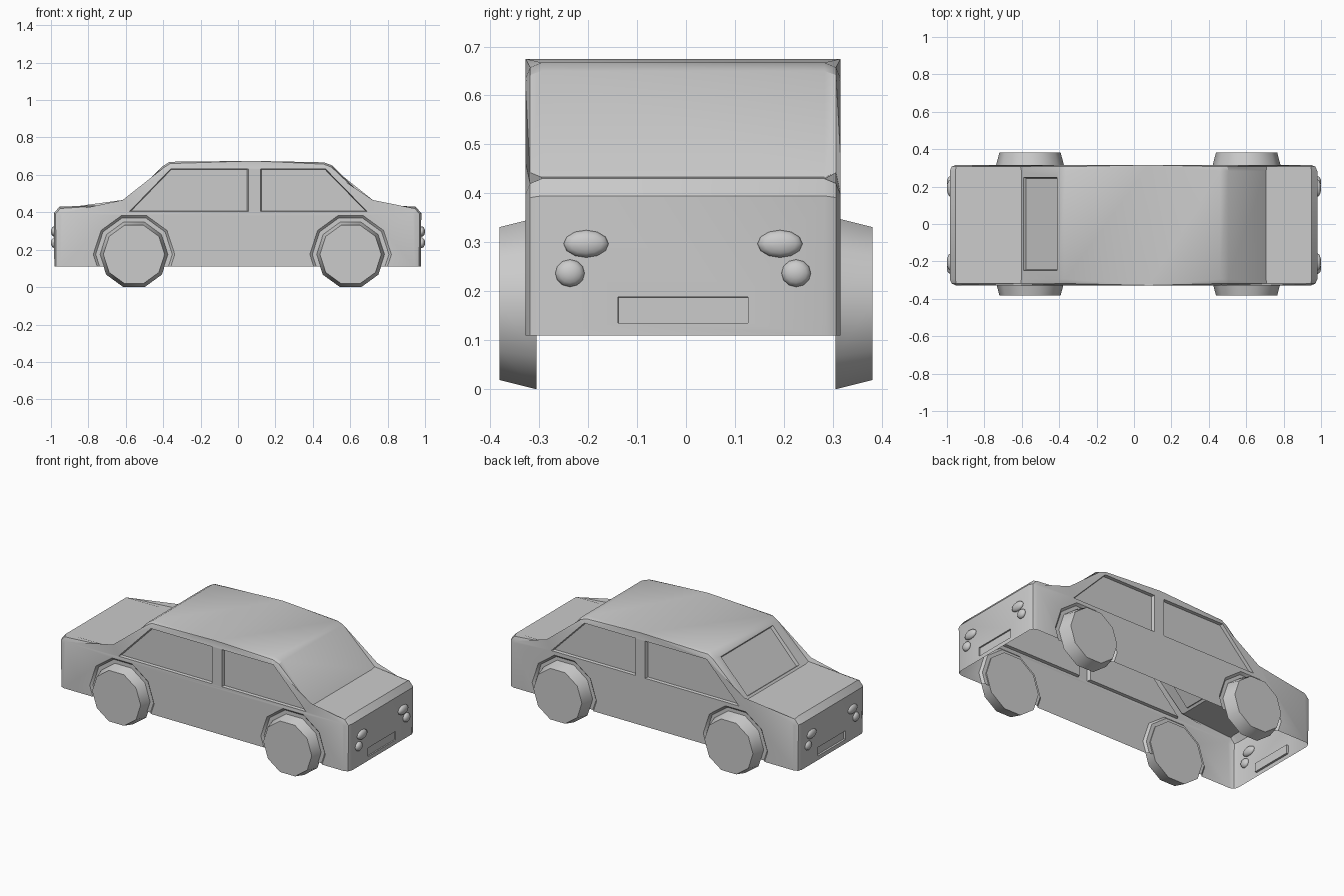
import bpy, bmesh, math
from mathutils import Vector, Matrix

if "Cube" in bpy.data.objects:
    bpy.data.objects.remove(bpy.data.objects["Cube"])

Y0 = -0.006          # body centre line
W = 0.322            # body half width
WHEELS_X = (-0.556, 0.602)
AXLE_Z = 0.175


def finish(name, bm, smooth=None):
    bmesh.ops.recalc_face_normals(bm, faces=bm.faces)
    me = bpy.data.meshes.new(name)
    bm.to_mesh(me)
    bm.free()
    ob = bpy.data.objects.new(name, me)
    bpy.context.collection.objects.link(ob)
    if smooth:
        shade(ob, smooth)
    return ob


def activate(ob):
    bpy.ops.object.select_all(action='DESELECT')
    ob.select_set(True)
    bpy.context.view_layer.objects.active = ob


def shade(ob, angle):
    activate(ob)
    bpy.ops.object.shade_smooth_by_angle(angle=math.radians(angle))


def loft_mesh(ring_a, ring_b):
    """Closed solid between two matching rings."""
    bm = bmesh.new()
    a = [bm.verts.new(p) for p in ring_a]
    b = [bm.verts.new(p) for p in ring_b]
    n = len(a)
    bm.faces.new(a)
    bm.faces.new(b[::-1])
    for i in range(n):
        j = (i + 1) % n
        bm.faces.new((a[i], b[i], b[j], a[j]))
    return bm


def side_ring(pts, y):
    return [Vector((x, y, z)) for x, z in pts]


def decagon(cx, r):
    return [(cx + r * math.cos(k * math.pi / 5), AXLE_Z + r * math.sin(k * math.pi / 5))
            for k in range(10)]


def carve(body, ring, normal, depth, taper):
    """Sink a tapered recess into the body; ring lies on its surface."""
    n = Vector(normal).normalized()
    c = sum(ring, Vector()) / len(ring)
    outer = [c + (p - c) * (2 - taper) + n * depth for p in ring]
    inner = [c + (p - c) * taper - n * depth for p in ring]
    cutter = finish("recess_cutter", loft_mesh(outer, inner))
    cutter.hide_render = True
    mod = body.modifiers.new("recess", 'BOOLEAN')
    mod.operation = 'DIFFERENCE'
    mod.solver = 'EXACT'
    mod.object = cutter
    activate(body)
    bpy.ops.object.modifier_apply(modifier=mod.name)
    bpy.data.objects.remove(cutter)


# Body: side profile lofted across the width, with rounded rims
profile = [(-0.982, 0.11), (-0.985, 0.395), (-0.955, 0.43), (-0.602, 0.433),
           (-0.405, 0.645), (-0.365, 0.67), (0.08, 0.675), (0.46, 0.667),
           (0.505, 0.65), (0.706, 0.433), (0.95, 0.43), (0.98, 0.395), (0.978, 0.11)]
bm = loft_mesh(side_ring(profile, Y0 - W), side_ring(profile, Y0 + W))
rim = [e for e in bm.edges
       if abs(e.verts[0].co.y - e.verts[1].co.y) < 0.01
       and max(v.co.z for v in e.verts) > 0.2]
bmesh.ops.bevel(bm, geom=rim, offset=0.033, offset_type='OFFSET', segments=2,
                profile=0.5, affect='EDGES', clamp_overlap=False)
body = finish("car_body", bm)

# Side windows and wheel arches
front_window = [(-0.58, 0.405), (0.055, 0.405), (0.055, 0.632), (-0.36, 0.632)]
rear_window = [(0.12, 0.405), (0.69, 0.405), (0.468, 0.632), (0.12, 0.632)]
for s in (-1, 1):
    y = Y0 + s * W
    for pts in (front_window, rear_window):
        carve(body, side_ring(pts, y), (0, s, 0), 0.018, 0.975)
    for x in WHEELS_X:
        carve(body, side_ring(decagon(x, 0.218), y), (0, s, 0), 0.013, 0.94)

# Windscreen on the -x slope only
low, high = Vector((-0.592, 0, 0.444)), Vector((-0.412, 0, 0.638))
ring = [low + Vector((0, -0.25, 0)), low + Vector((0, 0.25, 0)),
        high + Vector((0, 0.25, 0)), high + Vector((0, -0.25, 0))]
carve(body, ring, (-0.212, 0, 0.197), 0.018, 0.975)

# Number plate recesses at both ends
for s in (-1, 1):
    ring = [Vector((s * 0.98, Y0 + y, z)) for y, z in
            ((-0.133, 0.135), (0.133, 0.135), (0.133, 0.188), (-0.133, 0.188))]
    carve(body, ring, (s, 0, 0), 0.01, 0.995)

# Open underside
bm = bmesh.new()
bm.from_mesh(body.data)
under = [f for f in bm.faces if all(v.co.z < 0.1105 for v in f.verts)]
bmesh.ops.delete(bm, geom=under, context='FACES')
bm.to_mesh(body.data)
bm.free()
shade(body, 30)

# Wheels: ten-sided, tapering outwards
for s, side in ((-1, "front"), (1, "back")):
    for x, end in zip(WHEELS_X, ("left", "right")):
        finish(f"wheel_{side}_{end}",
               loft_mesh(side_ring(decagon(x, 0.184), s * 0.305),
                         side_ring(decagon(x, 0.164), s * 0.381)), 40)

# Lamps: an oval above a round one, in each corner
for sx, end in ((-1, "left"), (1, "right")):
    for sy, side in ((-1, "front"), (1, "back")):
        for kind, y, z, ry in (("oval", 0.198, 0.297, 0.046), ("round", 0.231, 0.237, 0.030)):
            bm = bmesh.new()
            m = (Matrix.Translation((sx * 0.982, Y0 + sy * y, z))
                 @ Matrix.Diagonal((0.018, ry, 0.028, 1))
                 @ Matrix.Rotation(math.pi / 2, 4, 'Y'))
            bmesh.ops.create_uvsphere(bm, u_segments=12, v_segments=8, radius=1, matrix=m)
            finish(f"{kind}_lamp_{end}_{side}", bm, 60)
